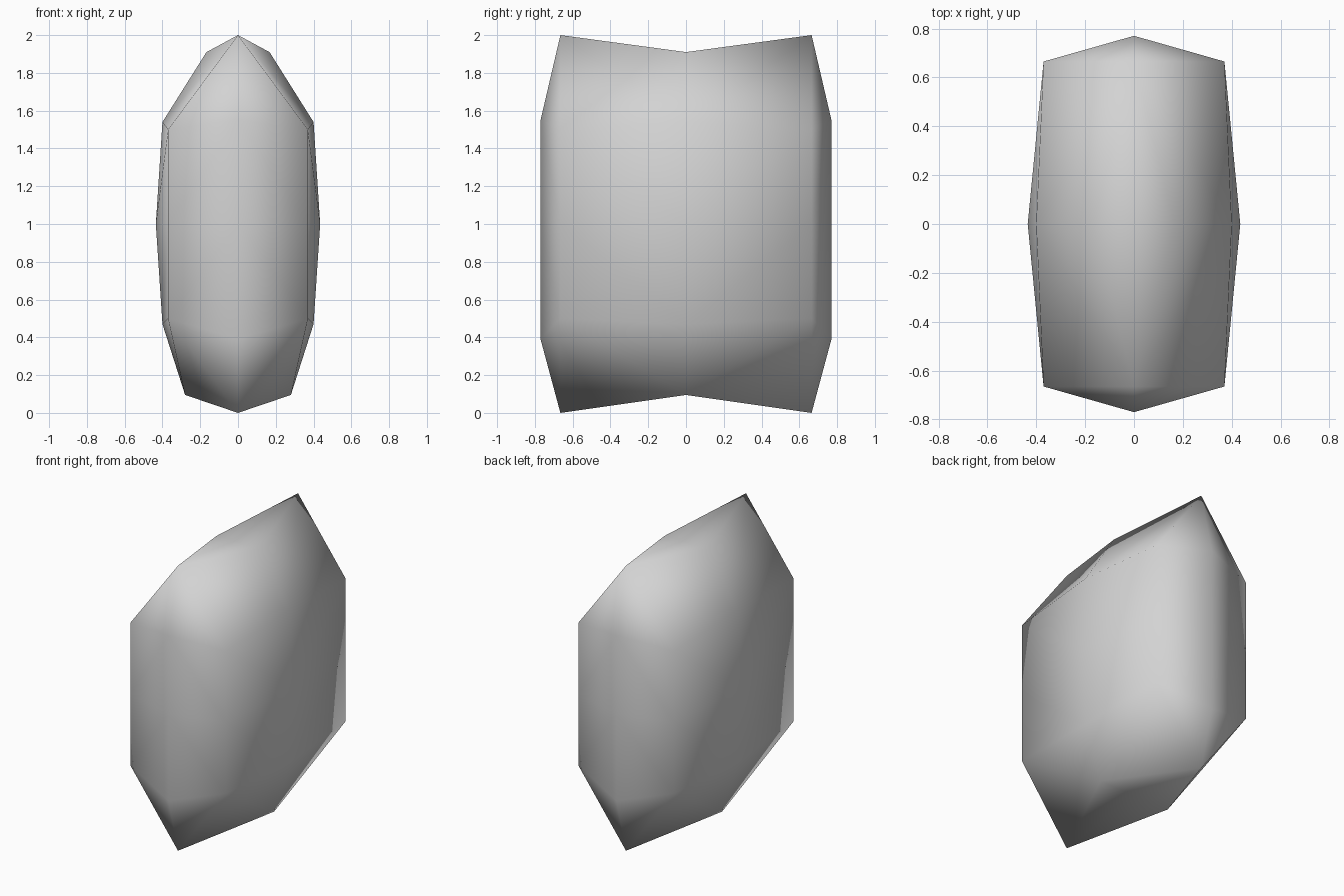
import bpy
import bmesh

cube = bpy.data.objects.get("Cube")
if cube:
    bpy.data.objects.remove(cube, do_unlink=True)

# Single grey material
grey = bpy.data.materials.new("light grey")
grey.use_nodes = True
colour = (0.65, 0.65, 0.65, 1)
grey.diffuse_color = colour
grey.node_tree.nodes["Principled BSDF"].inputs["Base Color"].default_value = colour

# Profiles of one quarter of the body, each running from top to bottom
TOP, BOTTOM = (0, 0.665, 2), (0, 0.665, 0)
ridge = [TOP, (0, 0.77, 1.55), (0, 0.77, 1), (0, 0.77, 0.39), BOTTOM]
corner = [TOP] + [(0.37, 0.665, z) for z in (1.5, 1, 0.5)] + [BOTTOM]
middle = [(0.167, 0, 1.91), (0.4, 0, 1.54), (0.435, 0, 1), (0.4, 0, 0.47), (0.28, 0, 0.095)]

bm = bmesh.new()


def add_face(points, sx, sy):
    """Add a polygon mirrored by the signs, skipping repeated points."""
    unique = list(dict.fromkeys(points))
    bm.faces.new([bm.verts.new((x * sx, y * sy, z)) for x, y, z in unique])


# Skin the profiles in all four quarters, then close top and bottom
for sx in (1, -1):
    for sy in (1, -1):
        for a, b in ((ridge, corner), (corner, middle)):
            for i in range(len(a) - 1):
                add_face([a[i], b[i], b[i + 1], a[i + 1]], sx, sy)
        for tip, side in ((TOP, middle[0]), (BOTTOM, middle[-1])):
            add_face([tip, side, (0, 0, side[2])], sx, sy)

bmesh.ops.remove_doubles(bm, verts=bm.verts[:], dist=0.001)
bmesh.ops.recalc_face_normals(bm, faces=bm.faces[:])
for face in bm.faces:
    face.smooth = True

# Body object
mesh = bpy.data.meshes.new("faceted_body")
bm.to_mesh(mesh)
bm.free()
mesh.materials.append(grey)
body = bpy.data.objects.new("faceted_body", mesh)
bpy.context.collection.objects.link(body)
